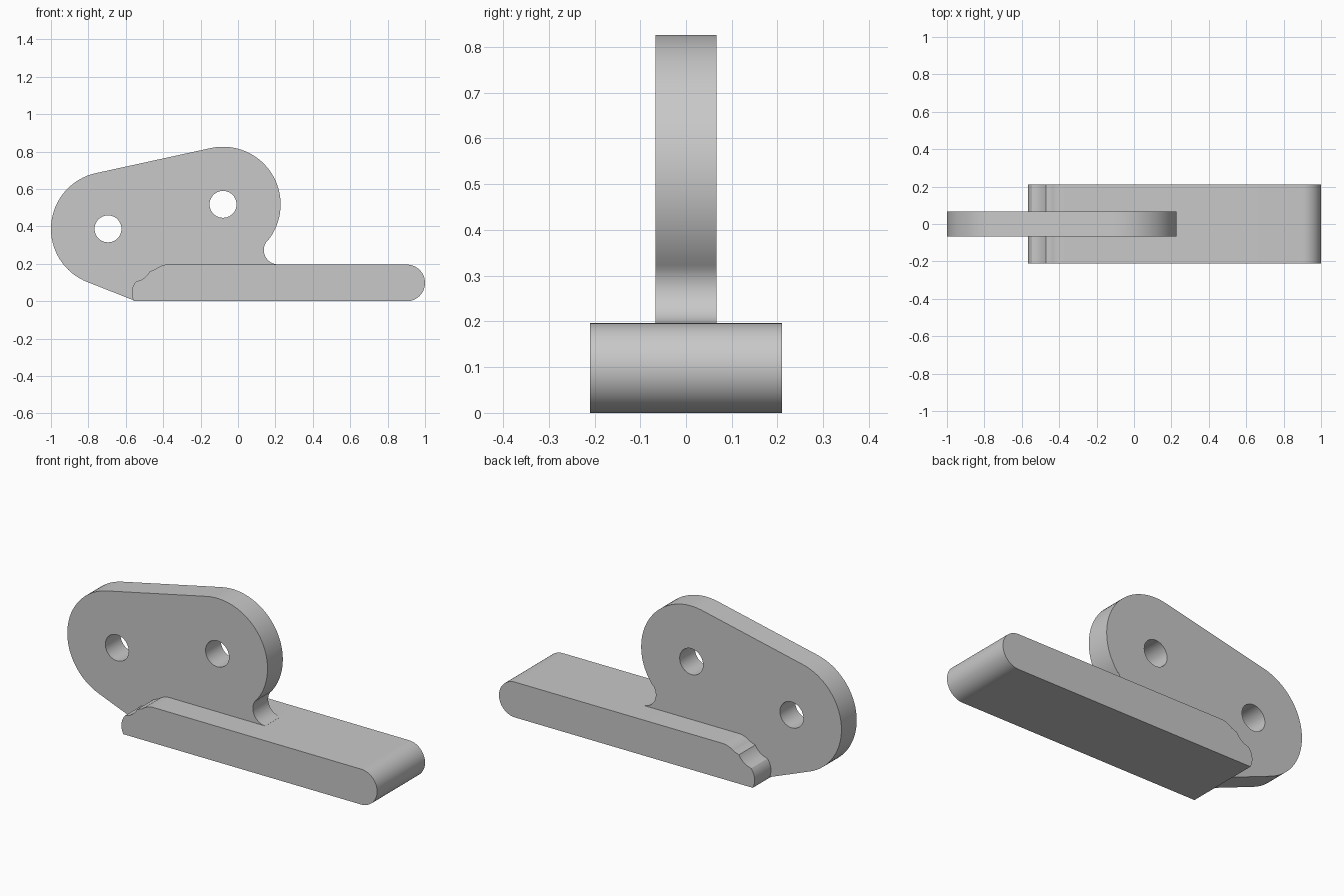
import bpy, bmesh, math
from mathutils import Vector

cube = bpy.data.objects.get("Cube")
if cube:
    bpy.data.objects.remove(cube, do_unlink=True)

gray = bpy.data.materials.new("light gray")
gray.use_nodes = True
gray.diffuse_color = (0.58, 0.58, 0.58, 1)
gray.node_tree.nodes["Principled BSDF"].inputs["Base Color"].default_value = gray.diffuse_color


def arc(center, radius, start, end, steps=32):
    """Points along an arc in the x-z plane, angles in degrees."""
    angles = [math.radians(start + (end - start) * i / steps) for i in range(steps + 1)]
    return [(center[0] + radius * math.cos(a), center[1] + radius * math.sin(a)) for a in angles]


def extrude_profile(name, loops, half_width):
    """Fill an outline with optional holes and extrude it along y."""
    bm = bmesh.new()
    for loop in loops:
        verts = [bm.verts.new((x, -half_width, z)) for x, z in loop]
        for i, v in enumerate(verts):
            bm.edges.new((verts[i - 1], v))
    bmesh.ops.triangle_fill(bm, edges=bm.edges[:], use_beauty=True, normal=(0, -1, 0))
    solid = bmesh.ops.extrude_face_region(bm, geom=bm.faces[:], use_keep_orig=True)
    moved = [g for g in solid["geom"] if isinstance(g, bmesh.types.BMVert)]
    bmesh.ops.translate(bm, verts=moved, vec=Vector((0, 2 * half_width, 0)))
    bmesh.ops.recalc_face_normals(bm, faces=bm.faces[:])
    mesh = bpy.data.meshes.new(name)
    bm.to_mesh(mesh)
    bm.free()
    mesh.materials.append(gray)
    obj = bpy.data.objects.new(name, mesh)
    bpy.context.collection.objects.link(obj)
    bpy.ops.object.select_all(action="DESELECT")
    obj.select_set(True)
    bpy.context.view_layer.objects.active = obj
    bpy.ops.object.shade_smooth_by_angle(angle=math.radians(25))
    return obj


# Upright plate: two lobes, a fillet into the bar, and two through holes
left, right = (-0.695, 0.387), (-0.08, 0.518)
plate = arc(left, 0.305, 102, 249)
plate += [(-0.55, 0.002), (-0.5, 0.05), (0.215, 0.1)]
plate += arc((0.215, 0.274), 0.077, 270, 140.3, 20)
plate += arc(right, 0.308, -39.7, 102)
holes = [arc(c, 0.072, 0, 360, 40)[:-1] for c in (left, right)]
extrude_profile("upright_plate", [plate] + holes, 0.067)

# Base bar: full round at one end, S-curved nose at the other
bar = [(-0.555, 0)]
bar += arc((0.902, 0.098), 0.098, -90, 90)
bar += arc((-0.37, 0.087), 0.11, 90, 130, 10)
bar += arc((-0.575, 0.22), 0.12, -30, -62, 8)
bar += arc((-0.475, 0.045), 0.093, 140, 209, 12)
extrude_profile("base_bar", [bar], 0.21)
